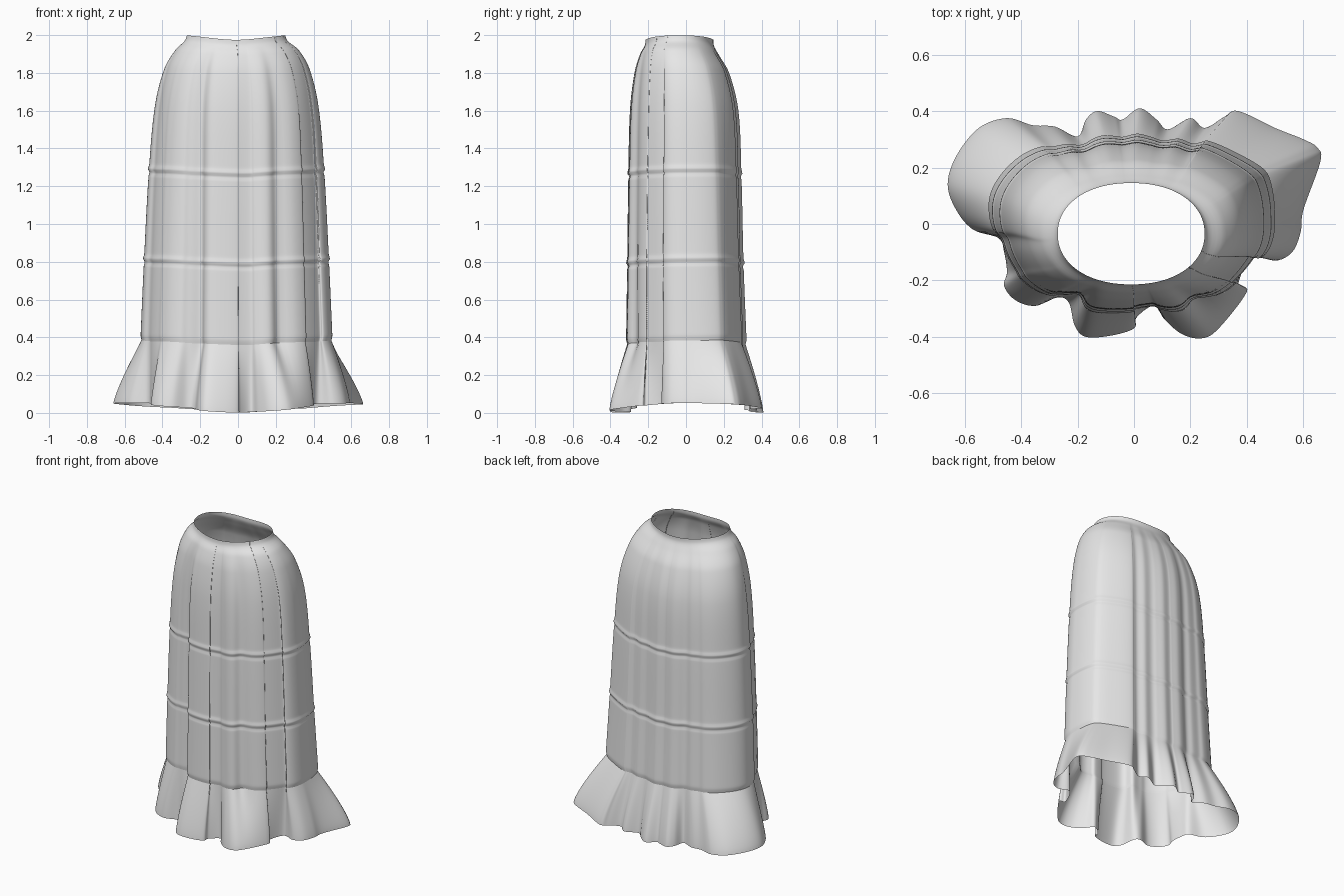
import bpy, bmesh, math
from mathutils import Vector

if "Cube" in bpy.data.objects:
    bpy.data.objects.remove(bpy.data.objects["Cube"])

# wavy hem outline seen from above, counter-clockwise
HEM = [(.66, .22), (.65, .27), (.60, .30), (.50, .34), (.37, .40), (.32, .38), (.25, .34), (.20, .375),
       (.12, .335), (.08, .37), (.02, .41), (-.04, .37), (-.07, .38), (-.13, .40), (-.17, .37), (-.20, .31),
       (-.28, .345), (-.36, .35), (-.45, .375), (-.55, .34), (-.63, .24), (-.66, .14), (-.63, .05),
       (-.57, -.02), (-.48, -.05), (-.46, -.10), (-.45, -.17), (-.46, -.22), (-.42, -.27), (-.35, -.29),
       (-.27, -.26), (-.23, -.28), (-.21, -.36), (-.17, -.40), (-.08, -.395), (0, -.37), (.01, -.33),
       (.07, -.29), (.11, -.34), (.17, -.39), (.24, -.405), (.30, -.37), (.40, -.24), (.37, -.21),
       (.42, -.11), (.50, -.13), (.56, -.10), (.59, -.03), (.60, .05)]

# body sections: height, left, right, front, back, fold strength
BODY = [(1.975, -.27, .25, -.214, .145, 0), (1.945, -.283, .263, -.218, .147, 0),
        (1.90, -.33, .32, -.243, .17, .03), (1.80, -.39, .38, -.272, .225, .09),
        (1.60, -.44, .43, -.295, .272, .15), (1.25, -.472, .462, -.303, .287, .19),
        (.78, -.497, .488, -.308, .297, .23), (.36, -.515, .508, -.313, .312, .27)]
SEAMS = (1.25, .775)


def hem_curve(steps):
    """Closed Catmull-Rom curve through the hem points."""
    out, n = [], len(HEM)
    for i in range(n):
        a, b, c, d = (Vector(HEM[(i + k) % n]) for k in (-1, 0, 1, 2))
        for s in range(steps):
            t = s / steps
            out.append(.5 * (2 * b + (c - a) * t + (2 * a - 5 * b + 4 * c - d) * t * t
                             + (3 * b - a - 3 * c + d) * t ** 3))
    return out


def section(z):
    """Smoothly interpolated body section at height z."""
    n = len(BODY)
    i = next((k for k in range(n - 1) if z >= BODY[k + 1][0]), n - 2)

    def slope(k, c):
        a, b = BODY[max(k - 1, 0)], BODY[min(k + 1, n - 1)]
        return (b[c] - a[c]) / (b[0] - a[0])
    p, q = BODY[i], BODY[i + 1]
    h = q[0] - p[0]
    t = (z - p[0]) / h
    return [(2 * t**3 - 3 * t**2 + 1) * p[c] + (t**3 - 2 * t**2 + t) * h * slope(i, c)
            + (3 * t**2 - 2 * t**3) * q[c] + (t**3 - t**2) * h * slope(i + 1, c) for c in range(1, 6)]


def oval(theta, rx, ry, power=2.15):
    return (abs(math.cos(theta) / rx) ** power + abs(math.sin(theta) / ry) ** power) ** (-1 / power)


def bump(x, width):
    return math.exp(-(x / width) ** 2)


hem = hem_curve(6)
angles = [math.atan2(p.y, p.x) for p in hem]
folds = [p.length - oval(a, .62, .375) for p, a in zip(hem, angles)]


def body_point(j, z):
    left, right, front, back, amp = section(z)
    a = angles[j]
    r = oval(a, (right - left) / 2, (back - front) / 2) + amp * folds[j]
    # two deep front folds
    deep = amp / .27
    r -= .035 * deep * (bump(a + math.radians(50), .13) + bump(a + math.radians(128), .10))
    # pinched seams between the tiers
    r += sum(.006 * bump(z - s - .018, .014) - .006 * bump(z - s, .010) for s in SEAMS)
    r -= .006 * bump(z - .36, .015)
    x, y = (left + right) / 2 + r * math.cos(a), (front + back) / 2 + r * math.sin(a)
    lift = .024 * math.cos(a) ** 2 + .12 * amp * folds[j]
    return Vector((x, y, z + lift))


def ruffle_point(j, t):
    top = body_point(j, .36)
    end = Vector((hem[j].x, hem[j].y, .002 + .05 * math.cos(angles[j]) ** 2))
    f = 1 - (1 - t) ** 1.25
    return Vector((top.x + (end.x - top.x) * f, top.y + (end.y - top.y) * f, top.z + (end.z - top.z) * t))


def cloth(name, rows, mat):
    """Open tube from rows of points running top to bottom."""
    bm = bmesh.new()
    grid = [[bm.verts.new(p) for p in row] for row in rows]
    n = len(grid[0])
    for u, d in zip(grid, grid[1:]):
        for j in range(n):
            k = (j + 1) % n
            bm.faces.new((u[j], d[j], d[k], u[k])).smooth = True
    me = bpy.data.meshes.new(name)
    bm.to_mesh(me)
    bm.free()
    me.materials.append(mat)
    ob = bpy.data.objects.new(name, me)
    bpy.context.collection.objects.link(ob)
    return ob


grey = bpy.data.materials.new("light grey cloth")
grey.diffuse_color = (.8, .8, .8, 1)
grey.use_nodes = True
grey.node_tree.nodes["Principled BSDF"].inputs["Base Color"].default_value = grey.diffuse_color

N = len(hem)
# tiered skirt body, waist to ruffle seam
heights = [1.975 - (1.975 - .36) * i / 150 for i in range(151)]
cloth("skirt_body", [[body_point(j, z) for j in range(N)] for z in heights], grey)
# flared ruffle at the hem
cloth("hem_ruffle", [[ruffle_point(j, i / 24) for j in range(N)] for i in range(25)], grey)
